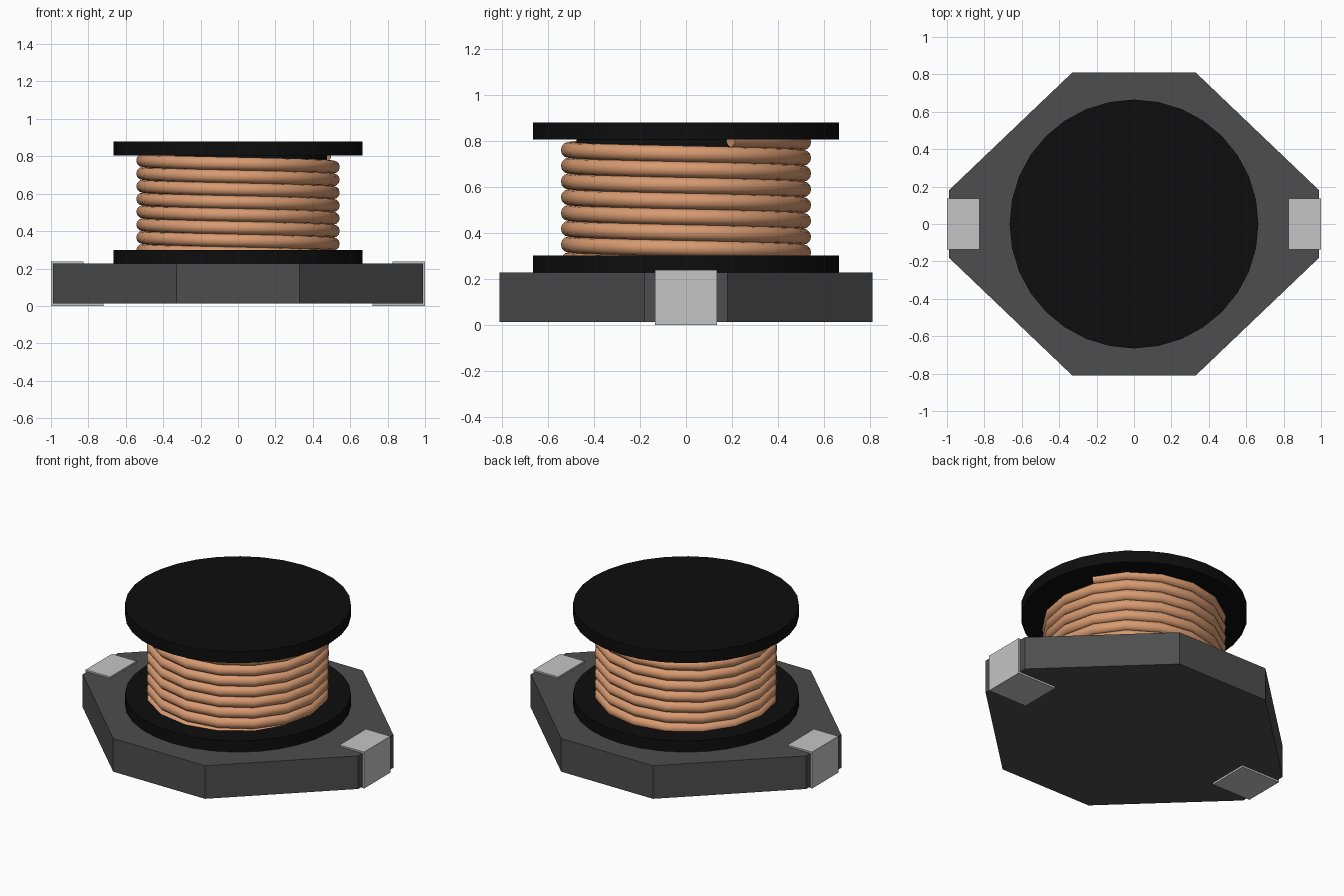
import bpy, bmesh, math

cube = bpy.data.objects.get("Cube")
if cube:
    bpy.data.objects.remove(cube, do_unlink=True)


def material(name, rgb):
    m = bpy.data.materials.new(name)
    m.use_nodes = True
    col = (*rgb, 1.0)
    m.diffuse_color = col
    m.node_tree.nodes["Principled BSDF"].inputs["Base Color"].default_value = col
    return m


GREY = material("dark grey plastic", (0.075, 0.075, 0.075))
BLACK = material("black ferrite", (0.0042, 0.0042, 0.0042))
COPPER = material("copper", (0.69, 0.325, 0.165))
METAL = material("tinned metal", (0.56, 0.56, 0.56))


def extrude(name, outline, vector, mat):
    """Extrude a closed outline of 3D points along a vector."""
    bm = bmesh.new()
    face = bm.faces.new([bm.verts.new(p) for p in outline])
    ext = bmesh.ops.extrude_face_region(bm, geom=[face], use_keep_orig=True)
    verts = [g for g in ext["geom"] if isinstance(g, bmesh.types.BMVert)]
    bmesh.ops.translate(bm, verts=verts, vec=vector)
    bmesh.ops.recalc_face_normals(bm, faces=bm.faces)
    mesh = bpy.data.meshes.new(name)
    bm.to_mesh(mesh)
    bm.free()
    mesh.materials.append(mat)
    ob = bpy.data.objects.new(name, mesh)
    bpy.context.collection.objects.link(ob)
    return ob


def smooth(ob, angle):
    bpy.ops.object.select_all(action='DESELECT')
    ob.select_set(True)
    bpy.context.view_layer.objects.active = ob
    bpy.ops.object.shade_smooth_by_angle(angle=math.radians(angle))


def disc(name, radius, z0, z1):
    bpy.ops.mesh.primitive_cylinder_add(vertices=32, radius=radius, depth=z1 - z0,
                                        location=(0, 0, (z0 + z1) / 2))
    ob = bpy.context.object
    ob.name = name
    ob.data.materials.append(BLACK)
    smooth(ob, 30)


# Eight-sided base plate
quarter = [(0.99, 0.18), (0.33, 0.81)]
outline = (quarter + [(-x, y) for x, y in reversed(quarter)]
           + [(-x, -y) for x, y in quarter] + [(x, -y) for x, y in reversed(quarter)])
extrude("base_plate", [(x, y, 0.012) for x, y in outline], (0, 0, 0.215), GREY)

# Bobbin: two flanges and the hidden core
disc("lower_flange", 0.665, 0.225, 0.30)
disc("core", 0.475, 0.29, 0.82)
disc("upper_flange", 0.665, 0.805, 0.88)

# Clip-shaped solder terminals wrapped around both ends of the base
clip = [(0.72, 0.0), (1.0, 0.0), (1.0, 0.237), (0.825, 0.237),
        (0.825, 0.226), (0.989, 0.226), (0.989, 0.013), (0.72, 0.013)]
for side, sx in (("left", 1), ("right", -1)):
    extrude(side + "_terminal", [(sx * x, -0.135, z) for x, z in clip],
            (0, 0.27, 0), METAL)

# Copper winding: helix rising clockwise, ending under the upper flange
STEPS, TURNS, PITCH, RADIUS = 16, 8, 0.0685, 0.509
curve = bpy.data.curves.new("copper_winding", 'CURVE')
curve.dimensions = '3D'
curve.twist_mode = 'Z_UP'
curve.bevel_depth = 0.035
curve.bevel_resolution = 4
curve.use_fill_caps = True
count = STEPS * TURNS + 1
spline = curve.splines.new('POLY')
spline.points.add(count - 1)
for i, p in enumerate(spline.points):
    a = math.radians(22.5) - math.tau * i / STEPS
    z = 0.807 - PITCH * (TURNS - i / STEPS)
    p.co = (RADIUS * math.cos(a), RADIUS * math.sin(a), z, 1)
winding = bpy.data.objects.new("copper_winding", curve)
bpy.context.collection.objects.link(winding)
curve.materials.append(COPPER)
bpy.ops.object.select_all(action='DESELECT')
winding.select_set(True)
bpy.context.view_layer.objects.active = winding
bpy.ops.object.convert(target='MESH')
smooth(bpy.context.object, 40)
